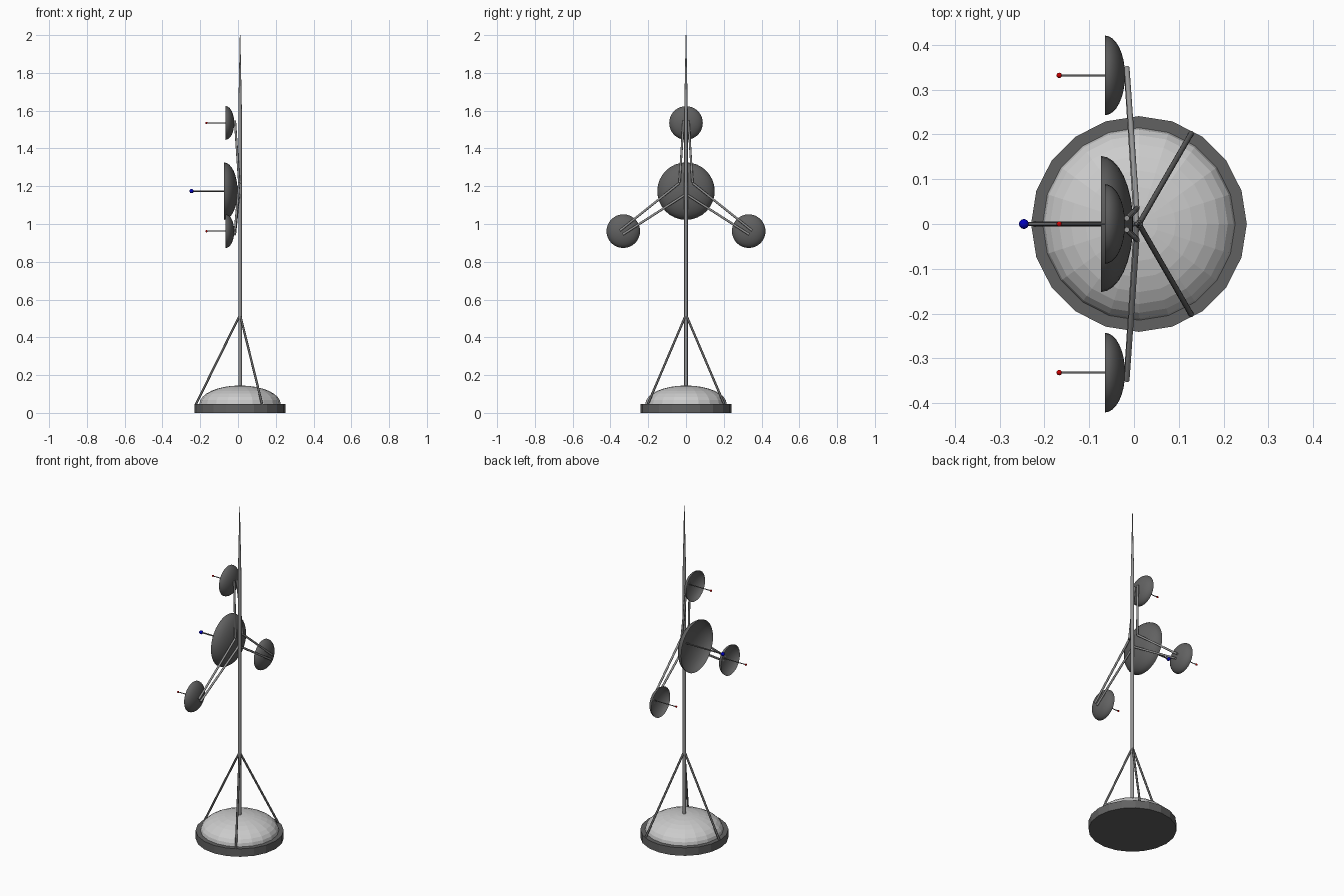
import bpy, bmesh, math
from mathutils import Vector

if "Cube" in bpy.data.objects:
    bpy.data.objects.remove(bpy.data.objects["Cube"])


def material(name, rgb):
    m = bpy.data.materials.new(name)
    m.diffuse_color = (*rgb, 1)
    m.use_nodes = True
    m.node_tree.nodes["Principled BSDF"].inputs["Base Color"].default_value = m.diffuse_color
    return m


DARK = material("dark_grey", (0.12, 0.12, 0.12))
LIGHT = material("light_grey", (0.6, 0.6, 0.6))
MID = material("mid_grey", (0.3, 0.3, 0.3))
RED = material("red", (0.6, 0.0, 0.0))
BLUE = material("blue", (0.0, 0.0, 0.5))


def finish(name, mat, smooth):
    ob = bpy.context.object
    ob.name = name
    ob.data.materials.append(mat)
    if smooth:
        bpy.ops.object.shade_smooth_by_angle(angle=math.radians(40))
    return ob


def rod(name, a, b, r1, mat, r2=None, sides=12, smooth=True):
    a, b = Vector(a), Vector(b)
    d = b - a
    bpy.ops.mesh.primitive_cone_add(vertices=sides, radius1=r1, radius2=r1 if r2 is None else r2,
                                    depth=d.length, location=(a + b) / 2,
                                    rotation=d.to_track_quat('Z', 'Y').to_euler())
    return finish(name, mat, smooth)


def half_ellipsoid(name, loc, radius, depth, mat, seg, rings, rot, smooth):
    # open half of a sphere, squashed along its axis
    bm = bmesh.new()
    bmesh.ops.create_uvsphere(bm, u_segments=seg, v_segments=rings, radius=1)
    bmesh.ops.delete(bm, geom=[v for v in bm.verts if v.co.z < -1e-4], context='VERTS')
    bmesh.ops.scale(bm, vec=(radius, radius, depth), verts=bm.verts)
    me = bpy.data.meshes.new(name)
    bm.to_mesh(me)
    bm.free()
    ob = bpy.data.objects.new(name, me)
    bpy.context.collection.objects.link(ob)
    ob.location, ob.rotation_euler = loc, rot
    bpy.ops.object.select_all(action='DESELECT')
    bpy.context.view_layer.objects.active = ob
    ob.select_set(True)
    return finish(name, mat, smooth)


def dish(name, y, z, radius, rim_x, depth, tip_x, rod_r, ball_r, ball_mat):
    # bowl opening towards -x, with a feed rod and coloured tip
    half_ellipsoid(name, (rim_x, y, z), radius, depth, DARK, 32, 16, (0, math.pi / 2, 0), True)
    rod(name + "_feed_rod", (rim_x + depth - 0.002, y, z), (tip_x, y, z), rod_r, DARK)
    bpy.ops.mesh.primitive_uv_sphere_add(segments=16, ring_count=10, radius=ball_r, location=(tip_x, y, z))
    finish(name + "_feed_tip", ball_mat, True)


CX = 0.011

# base plate and dome
rod("base_plate", (CX, 0, 0), (CX, 0, 0.048), 0.241, DARK, sides=20, smooth=False)
half_ellipsoid("base_dome", (CX, 0, 0.048), 0.215, 0.097, LIGHT, 20, 16, (0, 0, 0), False)

# mast with tapering tip
rod("mast", (CX, 0, 0.13), (CX, 0, 1.6), 0.0095, MID)
rod("mast_tip", (CX, 0, 1.6), (CX, 0, 2.0), 0.0095, MID, r2=0.0015)

# tripod braces
for i in range(3):
    a = math.radians(60 + 120 * i)
    rod(f"brace_{i}", (CX + 0.234 * math.cos(a), 0.234 * math.sin(a), 0.045),
        (CX, 0, 0.52), 0.006, DARK)

# dishes
dish("main_dish", 0, 1.174, 0.152, -0.074, 0.072, -0.246, 0.004, 0.011, BLUE)
small = [(0, 1.535), (-0.332, 0.962), (0.332, 0.962)]
for i, (y, z) in enumerate(small):
    dish(f"small_dish_{i}", y, z, 0.089, -0.065, 0.045, -0.167, 0.0025, 0.006, RED)

# paired arms fanning from the mast to each small dish
HUB = Vector((0, 1.2))
for i, (y, z) in enumerate(small):
    d = (Vector((y, z)) - HUB).normalized()
    p = Vector((-d.y, d.x))
    for s in (-1, 1):
        start = HUB + d * 0.02 + p * s * 0.034
        end = Vector((y, z)) + d * 0.012 + p * s * 0.013
        rod(f"arm_{i}_{'a' if s < 0 else 'b'}", (0.006, *start), (-0.016, *end), 0.006, MID)
